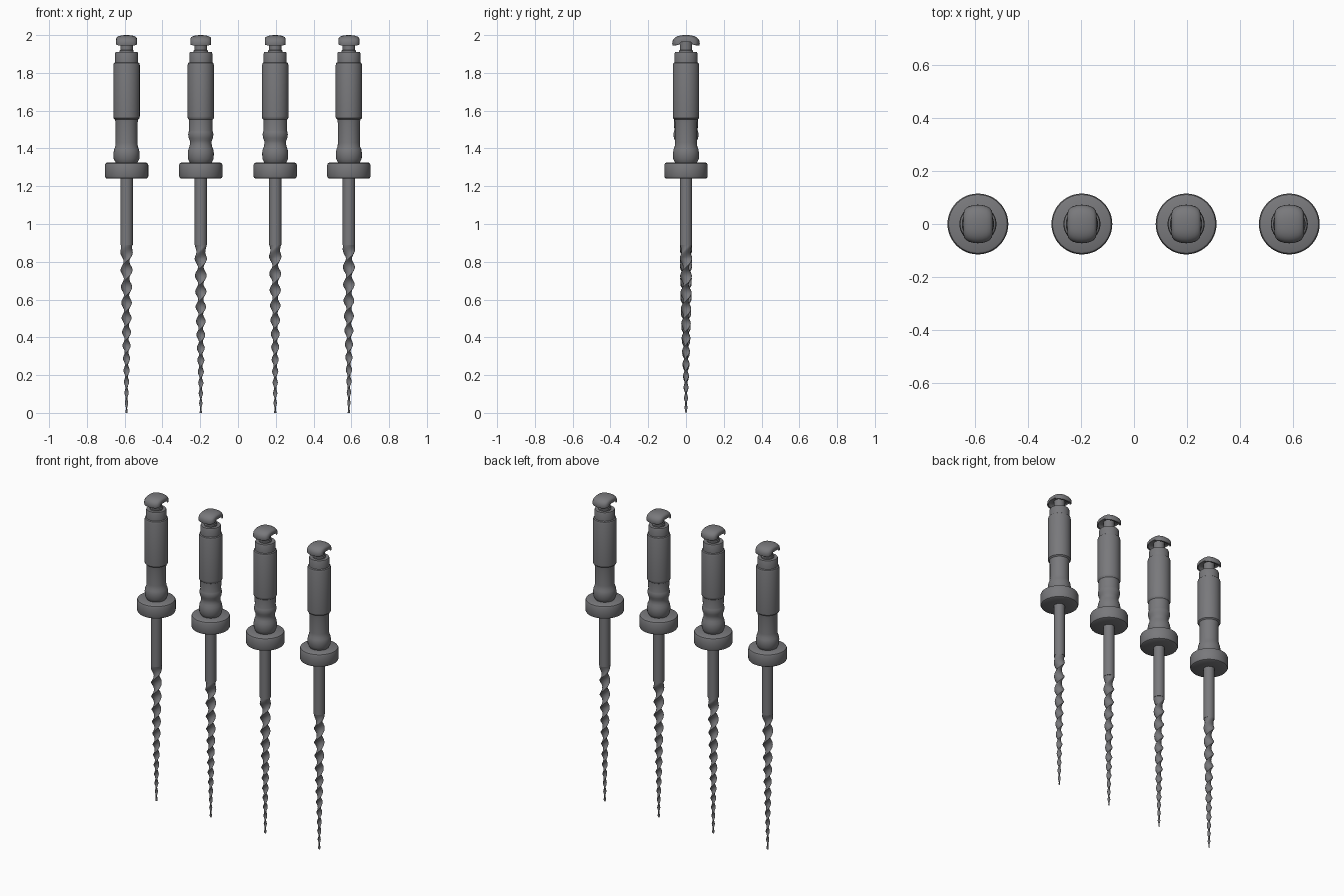
import bpy, bmesh, math

if "Cube" in bpy.data.objects:
    bpy.data.objects.remove(bpy.data.objects["Cube"])

steel = bpy.data.materials.new("dark_grey")
steel.diffuse_color = (0.19, 0.19, 0.20, 1)
steel.use_nodes = True
steel.node_tree.nodes["Principled BSDF"].inputs["Base Color"].default_value = steel.diffuse_color


def loft(name, rings, angle=35):
    """Skin a list of equal-length point rings and cap both ends."""
    bm = bmesh.new()
    rows = [[bm.verts.new(p) for p in ring] for ring in rings]
    n = len(rows[0])
    for a, b in zip(rows, rows[1:]):
        for i in range(n):
            j = (i + 1) % n
            bm.faces.new((a[i], a[j], b[j], b[i]))
    bm.faces.new(rows[0][::-1])
    bm.faces.new(rows[-1])
    bmesh.ops.recalc_face_normals(bm, faces=bm.faces)
    me = bpy.data.meshes.new(name)
    bm.to_mesh(me)
    bm.free()
    me.materials.append(steel)
    me.shade_smooth()
    me.set_sharp_from_angle(angle=math.radians(angle))
    ob = bpy.data.objects.new(name, me)
    bpy.context.collection.objects.link(ob)
    return ob


def lathe(name, x, profile, n=48):
    """Revolve (radius, z) points about the vertical axis at x."""
    turn = [2 * math.pi * i / n for i in range(n)]
    return loft(name, [[(x + r * math.cos(t), r * math.sin(t), z) for t in turn]
                       for r, z in profile])


def blade(name, x, twist):
    """Tapered, twisted flat blade that blends into the round shank."""
    rings, n = [], 20
    for k in range(181):
        z = 0.9 * k / 180
        r = min(0.033, 0.006 + 0.052 * z - 0.024 * z * z)
        blend = min(1, max(0, (z - 0.82) / 0.08))
        r += (0.033 - r) * blend
        flat = 0.48 + 0.52 * blend
        power = 1.35 - 0.35 * blend
        a = twist * math.pi * math.log(1 + 1.1 * z) / 0.055
        ring = []
        for i in range(n):
            t = 2 * math.pi * i / n
            s = math.sin(t)
            u, v = r * math.cos(t), r * flat * math.copysign(abs(s) ** power, s)
            ring.append((x + u * math.cos(a) - v * math.sin(a),
                         u * math.sin(a) + v * math.cos(a), z))
        rings.append(ring)
    return loft(name, rings, 60)


def latch_head(name, x):
    """Domed head whose two ends curl down beside the neck."""
    arch = []
    for i in range(17):                       # outer dome
        t = math.pi * i / 16
        arch.append((0.073 * math.copysign(abs(math.cos(t)) ** 0.8, math.cos(t)),
                     1.953 + 0.047 * math.sin(t) ** 0.8))
    arch += [(-0.071, 1.944), (-0.060, 1.944), (-0.056, 1.958), (-0.046, 1.967),
             (0.046, 1.967), (0.056, 1.958), (0.060, 1.944), (0.071, 1.944)]
    stations = [(-0.055, 0.55), (-0.052, 0.71), (-0.045, 0.83), (-0.033, 0.92),
                (-0.017, 0.98), (0, 1), (0.017, 0.98), (0.033, 0.92),
                (0.045, 0.83), (0.052, 0.71), (0.055, 0.55)]
    return loft(name, [[(x + dx, y * s, 1.958 + (z - 1.958) * s) for y, z in arch]
                       for dx, s in stations], 50)


# Handle profiles: shared upper barrel, two styles of lower grip
barrel = [(0.069, 1.56), (0.070, 1.57), (0.070, 1.84), (0.067, 1.852), (0.061, 1.856),
          (0.061, 1.903), (0.058, 1.91)]
foot = [(0.055, 1.32), (0.061, 1.332), (0.068, 1.345), (0.069, 1.375), (0.066, 1.395)]
plain_grip = foot + [(0.060, 1.408), (0.058, 1.43), (0.058, 1.53), (0.061, 1.553)]
waisted_grip = foot + [(0.060, 1.41), (0.057, 1.425), (0.058, 1.44), (0.064, 1.455),
                       (0.067, 1.475), (0.064, 1.488), (0.062, 1.495), (0.063, 1.553)]

stopper = [(0.034, 1.24), (0.104, 1.24), (0.111, 1.244), (0.115, 1.253),
           (0.115, 1.312), (0.111, 1.321), (0.104, 1.325), (0.034, 1.325)]

tools = [(-0.59, plain_grip, 1.0), (-0.197, waisted_grip, 1.03),
         (0.197, waisted_grip, 1.02), (0.587, plain_grip, 0.985)]

for i, (x, grip, twist) in enumerate(tools, 1):
    blade(f"twisted_blade_{i}", x, twist)
    lathe(f"shank_{i}", x, [(0.033, 0.89), (0.033, 1.25)], 32)
    lathe(f"stopper_ring_{i}", x, stopper)
    lathe(f"handle_{i}", x, grip + barrel)
    lathe(f"neck_{i}", x, [(0.038, 1.905), (0.038, 1.918), (0.033, 1.922), (0.033, 1.98)], 32)
    latch_head(f"latch_head_{i}", x)
